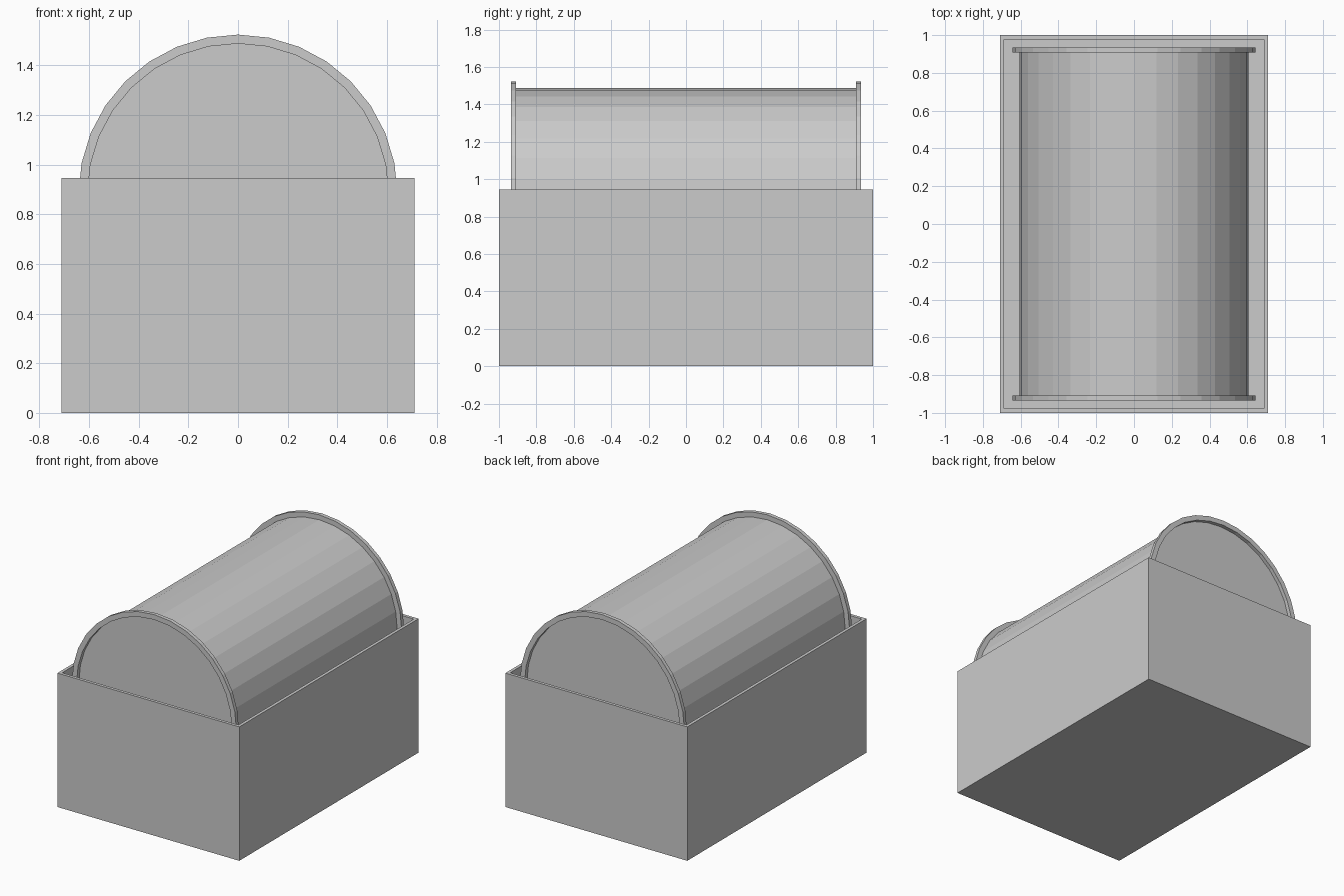
import bpy, bmesh
from math import sin, cos, tau

if "Cube" in bpy.data.objects:
    bpy.data.objects.remove(bpy.data.objects["Cube"])

SIDES = 32
AXIS_Z = 0.881


def finish(bm, name):
    bmesh.ops.recalc_face_normals(bm, faces=bm.faces)
    mesh = bpy.data.meshes.new(name)
    bm.to_mesh(mesh)
    bm.free()
    obj = bpy.data.objects.new(name, mesh)
    bpy.context.collection.objects.link(obj)
    return obj


def lathe_y(name, profile):
    """Revolve (radius, y) points around the drum axis, capping both ends."""
    bm = bmesh.new()
    rings = [[bm.verts.new((r * cos(tau * i / SIDES), y, AXIS_Z + r * sin(tau * i / SIDES)))
              for i in range(SIDES)] for r, y in profile]
    for a, b in zip(rings, rings[1:]):
        for i in range(SIDES):
            j = (i + 1) % SIDES
            bm.faces.new((a[i], a[j], b[j], b[i]))
    bm.faces.new(rings[0])
    bm.faces.new(rings[-1])
    return finish(bm, name)


# open rectangular tub with thin walls
bm = bmesh.new()
bmesh.ops.create_cube(bm, size=1)
for v in bm.verts:
    v.co = (v.co.x * 1.42, v.co.y * 2, (v.co.z + 0.5) * 0.945)
bm.faces.ensure_lookup_table()
top = max(bm.faces, key=lambda f: f.calc_center_median().z)
bmesh.ops.inset_region(bm, faces=[top], thickness=0.031)
cavity = bmesh.ops.extrude_face_region(bm, geom=[top])
bmesh.ops.translate(bm, vec=(0, 0, -0.914),
                    verts=[g for g in cavity["geom"] if isinstance(g, bmesh.types.BMVert)])
if top.is_valid:
    bmesh.ops.delete(bm, geom=[top], context='FACES_ONLY')
finish(bm, "tub")

# drum: raised rim at each end around a recessed end plate
half = [(0.606, 0.908), (0.606, 0.935), (0.642, 0.935), (0.642, 0.908), (0.607, 0.908)]
profile = [(r, -y) for r, y in half] + half[::-1]
lathe_y("drum", profile)
